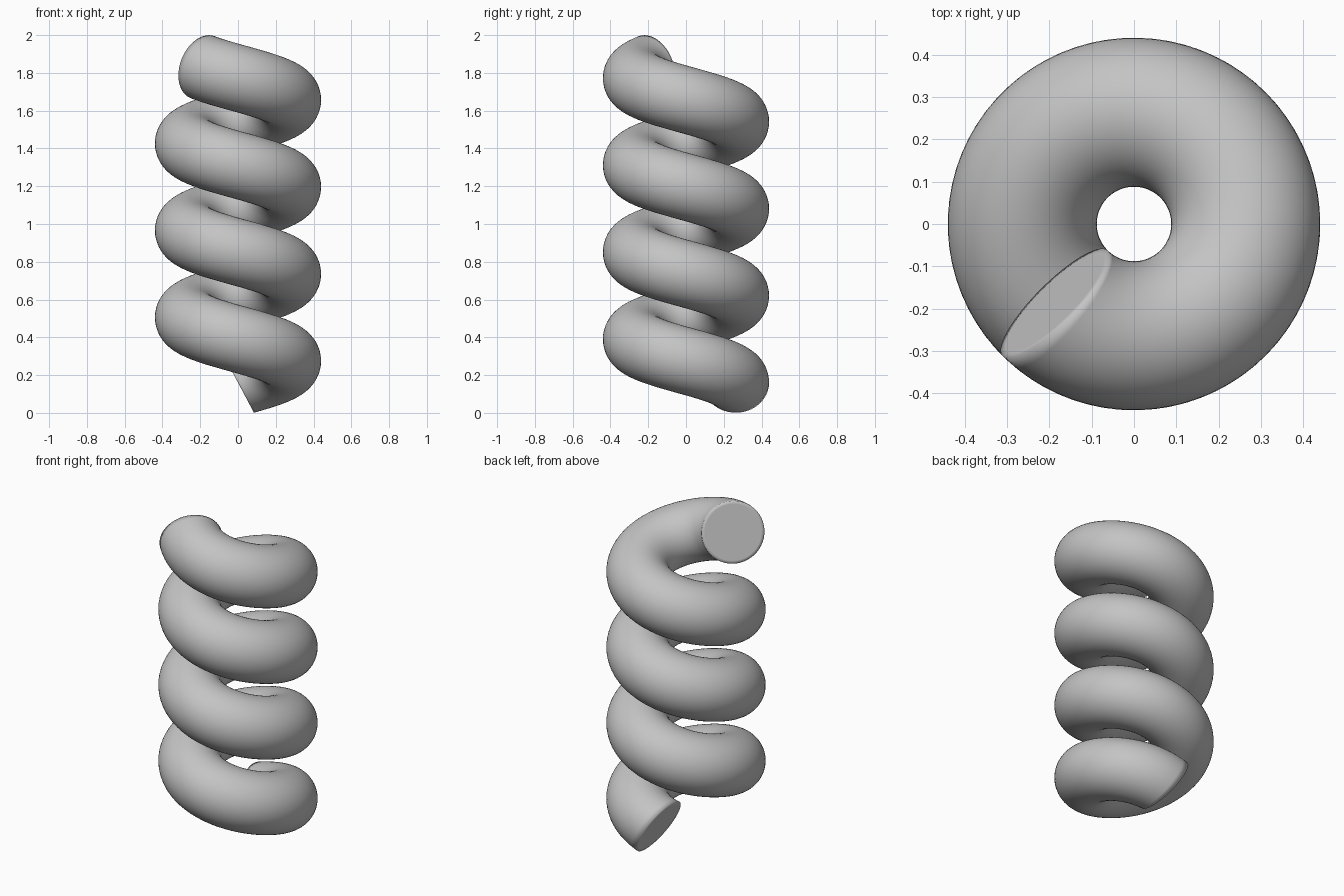
import bpy
import bmesh
import math
from mathutils import Vector

if "Cube" in bpy.data.objects:
    bpy.data.objects.remove(bpy.data.objects["Cube"])

RING_R, TUBE_R = 0.264, 0.176        # coil radius, tube radius
TURNS, Z0, Z1 = 3.625, 0.16, 1.83    # clockwise climb, starting at the back
STEPS, SIDES = 264, 48
SLOPE = math.atan((Z1 - Z0) / (TURNS * 2 * math.pi * RING_R))
START_TILT = math.radians(28)        # lower end is cut obliquely
BLEND = math.radians(30)


def section(t, scale=1.0):
    """Points of the round cross-section at fraction t along the coil."""
    a = t * TURNS * 2 * math.pi
    radial = Vector((math.sin(a), math.cos(a), 0))
    forward = Vector((math.cos(a), -math.sin(a), 0))
    k = max(0.0, 1 - a / BLEND)
    tilt = SLOPE + (START_TILT - SLOPE) * k
    up = Vector((0, 0, math.cos(tilt))) - forward * math.sin(tilt)
    up /= math.cos(tilt - SLOPE)
    centre = radial * RING_R + Vector((0, 0, Z0 + (Z1 - Z0) * t))
    pts = []
    for j in range(SIDES):
        b = 2 * math.pi * j / SIDES
        pts.append(centre + (radial * math.cos(b) + up * math.sin(b)) * TUBE_R * scale)
    return pts


bm = bmesh.new()

# Tube, with a narrow inset ring at both flat ends
stations = [(0, 0.9)] + [(i / STEPS, 1.0) for i in range(STEPS + 1)] + [(1, 0.9)]
rings = [[bm.verts.new(p) for p in section(t, s)] for t, s in stations]
for r0, r1 in zip(rings, rings[1:]):
    for j in range(SIDES):
        n = (j + 1) % SIDES
        bm.faces.new((r0[j], r0[n], r1[n], r1[j]))

# End caps
bm.faces.new(rings[0])
bm.faces.new(rings[-1])
bmesh.ops.recalc_face_normals(bm, faces=bm.faces[:])
for f in bm.faces:
    f.smooth = True

mesh = bpy.data.meshes.new("coil_spring")
bm.to_mesh(mesh)
bm.free()
spring = bpy.data.objects.new("coil_spring", mesh)
bpy.context.collection.objects.link(spring)

grey = bpy.data.materials.new("light grey")
grey.diffuse_color = (0.55, 0.55, 0.55, 1)
grey.use_nodes = True
grey.node_tree.nodes["Principled BSDF"].inputs["Base Color"].default_value = grey.diffuse_color
mesh.materials.append(grey)
